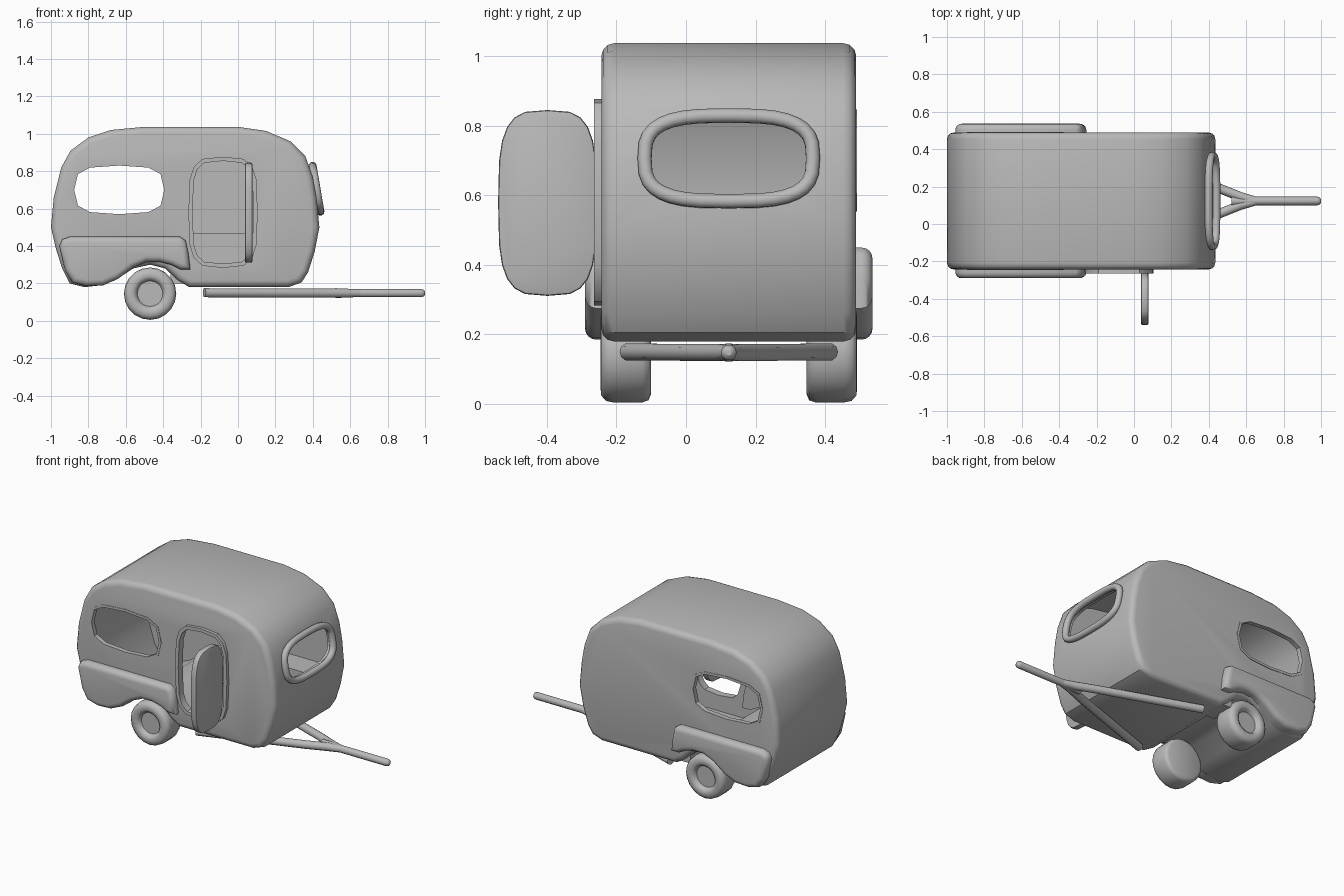
import bpy, bmesh, math
from mathutils import Vector

if "Cube" in bpy.data.objects:
    bpy.data.objects.remove(bpy.data.objects["Cube"])

YC = 0.123  # centre line of the caravan in y
grey = bpy.data.materials.new('dark_grey')
grey.diffuse_color = (.49, .49, .49, 1)
grey.use_nodes = True
grey.node_tree.nodes["Principled BSDF"].inputs["Base Color"].default_value = grey.diffuse_color


def finish(name, bm, angle=35):
    bmesh.ops.recalc_face_normals(bm, faces=bm.faces)
    me = bpy.data.meshes.new(name)
    bm.to_mesh(me)
    bm.free()
    me.materials.append(grey)
    ob = bpy.data.objects.new(name, me)
    bpy.context.collection.objects.link(ob)
    smooth(ob, angle)
    return ob


def smooth(ob, angle=35):
    bpy.ops.object.select_all(action='DESELECT')
    ob.select_set(True)
    bpy.context.view_layer.objects.active = ob
    bpy.ops.object.shade_smooth_by_angle(angle=math.radians(angle))


def oval(cx, cy, rx, ry, n=16, e=0.6):
    """Rounded-rectangle outline (superellipse)."""
    f = lambda v: math.copysign(abs(v) ** e, v)
    return [(cx + rx * f(math.cos(2 * math.pi * i / n)),
             cy + ry * f(math.sin(2 * math.pi * i / n))) for i in range(n)]


def inset(pts, d):
    """Move a closed outline inwards by d."""
    n = len(pts)
    P = [Vector(p) for p in pts]
    area = sum(P[i].x * P[(i + 1) % n].y - P[(i + 1) % n].x * P[i].y for i in range(n))
    s = 1 if area > 0 else -1
    out = []
    for i in range(n):
        a = (P[i] - P[i - 1]).normalized()
        b = (P[(i + 1) % n] - P[i]).normalized()
        na, nb = Vector((-a.y, a.x)) * s, Vector((-b.y, b.x)) * s
        m = (na + nb).normalized()
        out.append(P[i] + m * d / max(0.6, m.dot(na)))
    return out


def bridge(bm, l0, l1):
    n = len(l0)
    for i in range(n):
        bm.faces.new((l0[i], l0[(i + 1) % n], l1[(i + 1) % n], l1[i]))


def prism(name, pts, axis, a, b, ra=0, rb=0, seg=4, angle=35):
    """Extrude an outline from a to b, rounding each end by ra / rb."""
    arc = [math.pi / 2 * i / seg for i in range(seg + 1)]
    s = 1 if b > a else -1
    start = [(a + s * ra * (1 - math.sin(t)), ra * (1 - math.cos(t))) for t in reversed(arc)] if ra else [(a, 0)]
    end = [(b - s * rb * (1 - math.sin(t)), rb * (1 - math.cos(t))) for t in arc] if rb else [(b, 0)]
    start.sort(key=lambda r: s * r[0])
    bm = bmesh.new()
    loops = [[bm.verts.new((p[0], t, p[1]) if axis == 'y' else (t, p[0], p[1]))
              for p in (inset(pts, d) if d > 1e-6 else pts)] for t, d in start + end]
    for l0, l1 in zip(loops, loops[1:]):
        bridge(bm, l0, l1)
    bm.faces.new(loops[0])
    bm.faces.new(loops[-1])
    return finish(name, bm, angle)


def frame(name, pts, w, y0, y1):
    """Flat ring around an opening."""
    bm = bmesh.new()
    out = inset(pts, -w)
    loops = [[bm.verts.new((p[0], y, p[1])) for p in o]
             for o, y in ((pts, y0), (out, y0), (out, y1), (pts, y1))]
    for k in range(4):
        bridge(bm, loops[k], loops[(k + 1) % 4])
    return finish(name, bm)


def tube(name, paths, r, cyclic=False):
    """Round bar along paths of (x, y, z, radius factor)."""
    cu = bpy.data.curves.new(name, 'CURVE')
    cu.dimensions = '3D'
    cu.bevel_depth, cu.bevel_resolution, cu.use_fill_caps = r, 3, True
    cu.materials.append(grey)
    for path in paths:
        sp = cu.splines.new('POLY')
        sp.points.add(len(path) - 1)
        for q, p in zip(sp.points, path):
            q.co, q.radius = (*p[:3], 1), p[3]
        sp.use_cyclic_u = cyclic
    ob = bpy.data.objects.new(name, cu)
    bpy.context.collection.objects.link(ob)
    bpy.ops.object.select_all(action='DESELECT')
    ob.select_set(True)
    bpy.context.view_layer.objects.active = ob
    bpy.ops.object.convert(target='MESH')
    smooth(bpy.context.object, 60)


def cut(ob, tool):
    m = ob.modifiers.new('cut', 'BOOLEAN')
    m.operation, m.object, m.solver = 'DIFFERENCE', tool, 'EXACT'
    bpy.context.view_layer.objects.active = ob
    bpy.ops.object.modifier_apply(modifier=m.name)
    bpy.data.objects.remove(tool)


# Body shell
profile = [(-1, .5), (-.985, .66), (-.945, .82), (-.895, .91), (-.8, .98), (-.68, 1.02), (-.5, 1.037),
           (-.25, 1.037), (0, 1.037), (.15, 1.015), (.28, .96), (.36, .88), (.4, .77), (.42, .66),
           (.435, .5), (.41, .37), (.375, .26), (.34, .205), (.27, .18), (-.26, .18), (-.32, .215),
           (-.39, .28), (-.47, .3), (-.56, .28), (-.66, .215), (-.73, .19), (-.82, .18),
           (-.9, .2), (-.94, .28), (-.975, .39)]
body = prism('body', profile, 'y', -.243, .489, .036, .036, 3)
cut(body, prism('cavity', inset(profile, .025), 'y', -.218, .464))

# Openings
window = oval(-.635, .70, .241, .13, 12, .62)
door_pts = oval(-.08, .58, .163, .275, 16, .5)
cut(body, prism('window_cutter', window, 'y', -.5, .8))
cut(body, prism('door_cutter', door_pts, 'y', -.5, 0))
cut(body, prism('end_cutter', oval(YC, .706, .235, .118, 24, .65), 'x', .2, .7))
smooth(body)

# Window and door frames
frame('front_window_frame', window, .016, -.215, -.246)
frame('back_window_frame', window, .016, .461, .492)
frame('door_frame', door_pts, .022, -.218, -.264)
tube('end_window_frame', [[(.42 - .17 * (z - .706), y, z, 1) for y, z in oval(YC, .706, .242, .123, 32, .65)]],
     .021, True)

# Open door
prism('door', oval(-.398, .578, .142, .267, 24, .58), 'x', .037, .077, .008, .008, 2)

# Bench along the far inner wall
prism('bench', [(-.36, .2), (-.36, .47), (.37, .47), (.33, .23), (.29, .2)], 'y', .3, .466)

# Side fenders and wheels, mirrored across the centre line
fender = [(-.955, .40), (-.94, .435), (-.90, .45), (-.31, .45), (-.28, .43), (-.265, .36), (-.255, .275),
          (-.31, .275), (-.36, .30), (-.42, .315), (-.49, .315), (-.56, .285), (-.64, .225), (-.72, .19),
          (-.81, .185), (-.885, .205), (-.925, .27)]
tyre = [(.068, -.218), (.076, -.236), (.092, -.246), (.12, -.244), (.136, -.23), (.14, -.21),
        (.14, -.125), (.134, -.108), (.118, -.101)]
N = 20
for side, f in (('front', lambda y: y), ('back', lambda y: 2 * YC - y)):
    prism(side + '_fender', fender, 'y', f(-.21), f(-.29), 0, .032, 4, 50)
    bm = bmesh.new()
    rings = [[bm.verts.new((-.47 + r * math.cos(2 * math.pi * i / N), f(y),
                            .145 + r * math.sin(2 * math.pi * i / N))) for i in range(N)] for r, y in tyre]
    for l0, l1 in zip(rings, rings[1:]):
        bridge(bm, l0, l1)
    bm.faces.new(rings[0])
    bm.faces.new(rings[-1])
    finish(side + '_wheel', bm, 55)

# Tow bar: stem with rounded tip and two spreading arms
tube('tow_bar', [[(.52, YC, .148, 1.2), (.62, YC, .148, 1), (.98, YC, .148, 1),
                  (.994, YC, .148, .8), (1.0, YC, .148, .35)]] +
     [[(.66, YC, .148, .9), (.57, YC + s * .022, .148, 1.1), (.45, YC + s * .07, .148, 1.1),
       (-.18, YC + s * .29, .15, 1.1)] for s in (1, -1)], .023)
